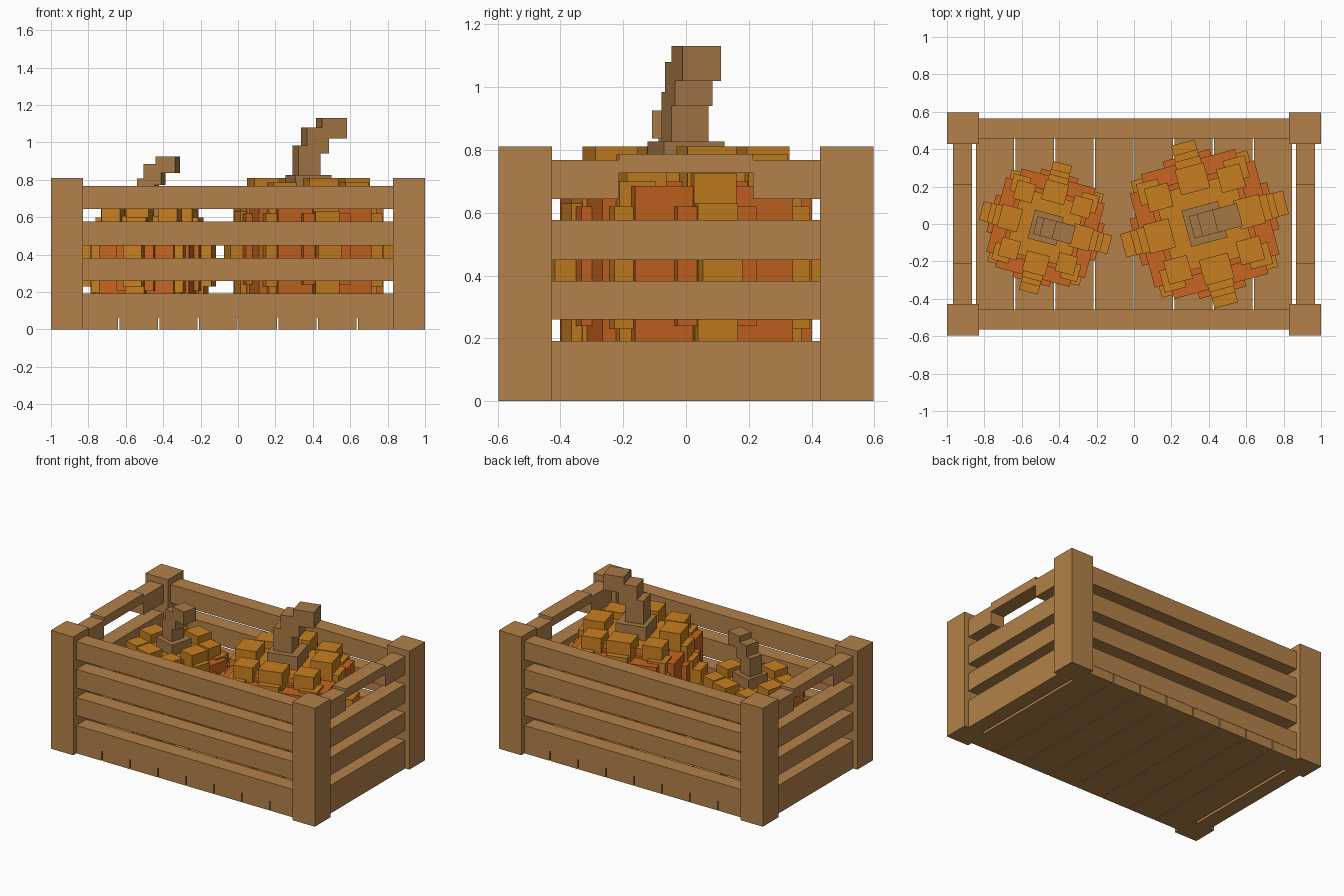
import bpy, bmesh, math
from mathutils import Matrix, Vector

if "Cube" in bpy.data.objects:
    bpy.data.objects.remove(bpy.data.objects["Cube"])


def material(name, rgb):
    m = bpy.data.materials.new(name)
    m.diffuse_color = (*rgb, 1)
    m.use_nodes = True
    m.node_tree.nodes["Principled BSDF"].inputs["Base Color"].default_value = m.diffuse_color
    return m


WOOD = material("crate wood", (0.45, 0.222, 0.067))
STEM = material("stem brown", (0.38, 0.19, 0.06))
RIB = material("light orange", (0.57, 0.212, 0.014))
FLESH = material("dark orange", (0.57, 0.13, 0.014))


def boxes(name, mat, items, matrix=Matrix()):
    """One object made of boxes given as (x0, x1, y0, y1, z0, z1)."""
    bm = bmesh.new()
    for x0, x1, y0, y1, z0, z1 in items:
        centre = Vector(((x0 + x1) / 2, (y0 + y1) / 2, (z0 + z1) / 2))
        size = Matrix.Diagonal((x1 - x0, y1 - y0, z1 - z0, 1))
        bmesh.ops.create_cube(bm, size=1, matrix=matrix @ Matrix.Translation(centre) @ size)
    me = bpy.data.meshes.new(name)
    bm.to_mesh(me)
    bm.free()
    me.materials.append(mat)
    ob = bpy.data.objects.new(name, me)
    bpy.context.collection.objects.link(ob)
    return ob


def flip(b, sx, sy):
    x0, x1, y0, y1, z0, z1 = b
    xs, ys = sorted((x0 * sx, x1 * sx)), sorted((y0 * sy, y1 * sy))
    return (*xs, *ys, z0, z1)


# Corner posts
boxes("corner_posts", WOOD, [flip((0.83, 1, 0.427, 0.597, 0, 0.81), sx, sy)
                             for sx in (-1, 1) for sy in (-1, 1)])

# Floor boards with narrow gaps, plus short boards between the end posts
step = 0.2125
floor = [(-0.85 + i * step + 0.004, -0.85 + (i + 1) * step - 0.004, -0.562, 0.562, 0, 0.065)
         for i in range(8)]
floor += [flip((0.865, 0.968, -0.427, 0.427, 0, 0.065), s, 1) for s in (-1, 1)]
boxes("floor_boards", WOOD, floor)

# Side slats
levels = [(0.065, 0.192), (0.26, 0.383), (0.45, 0.577), (0.643, 0.767)]
for side, s in (("front", -1), ("back", 1)):
    boxes(side + "_slats", WOOD, [flip((-0.83, 0.83, 0.457, 0.564, a, b), 1, s) for a, b in levels])

# End slats, the top one raised into a handle
for side, s in (("left", -1), ("right", 1)):
    items = [(0.865, 0.968, -0.427, 0.427, a, b) for a, b in levels[:3]]
    items += [(0.865, 0.968, 0.213, 0.427, 0.643, 0.767),
              (0.865, 0.968, -0.427, -0.213, 0.643, 0.767),
              (0.865, 0.968, -0.213, 0.213, 0.727, 0.787)]
    boxes(side + "_end_slats", WOOD, [flip(b, s, 1) for b in items])


def pumpkin(name, x, y, angle, k, kz):
    base = (Matrix.Translation((x, y, 0.065)) @ Matrix.Rotation(math.radians(angle), 4, 'Z')
            @ Matrix.Diagonal((k, k, kz, 1)) @ Matrix.Translation((0, 0, -0.065)))
    # Dark flesh between the ribs
    core = [(-a, a, -b, b, z0, z1) for a, b, z0, z1 in (
        (0.345, 0.26, 0.14, 0.685), (0.26, 0.345, 0.14, 0.685),
        (0.38, 0.13, 0.24, 0.62), (0.13, 0.38, 0.24, 0.62), (0.25, 0.25, 0.066, 0.70))]
    boxes(name + "_flesh", FLESH, core, base)

    # Eight stepped ribs: four straight, four on the corners
    arm = [(0.20, 0.45, -0.065, 0.065, 0.27, 0.572), (0.20, 0.395, -0.066, 0.066, 0.18, 0.63),
           (0.20, 0.36, -0.07, 0.07, 0.12, 0.725), (0.18, 0.32, -0.08, 0.08, 0.068, 0.81)]
    corner = [(a, b, a, b, z0, z1) for a, b, z0, z1 in (
        (0.22, 0.322, 0.23, 0.62), (0.18, 0.30, 0.13, 0.70), (0.135, 0.265, 0.07, 0.785))]
    for i in range(4):
        turn = base @ Matrix.Rotation(i * math.pi / 2, 4, 'Z')
        boxes(f"{name}_side_rib_{i + 1}", RIB, arm, turn)
        boxes(f"{name}_corner_rib_{i + 1}", RIB, corner, turn)
    boxes(name + "_crown", RIB, [(-0.22, 0.22, -0.22, 0.22, 0.6, 0.735)], base)

    # Stem leaning over in steps
    boxes(name + "_stem", STEM, [
        (-0.1, 0.1, -0.1, 0.1, 0.73, 0.827), (-0.071, 0.051, -0.061, 0.061, 0.82, 0.985),
        (-0.026, 0.096, -0.062, 0.062, 0.94, 1.08), (0.059, 0.195, -0.063, 0.063, 1.02, 1.13)], base)


pumpkin("large_pumpkin", 0.377, 0, 15, 1, 1)
pumpkin("small_pumpkin", -0.473, -0.02, -15, 0.79, 0.8075)
